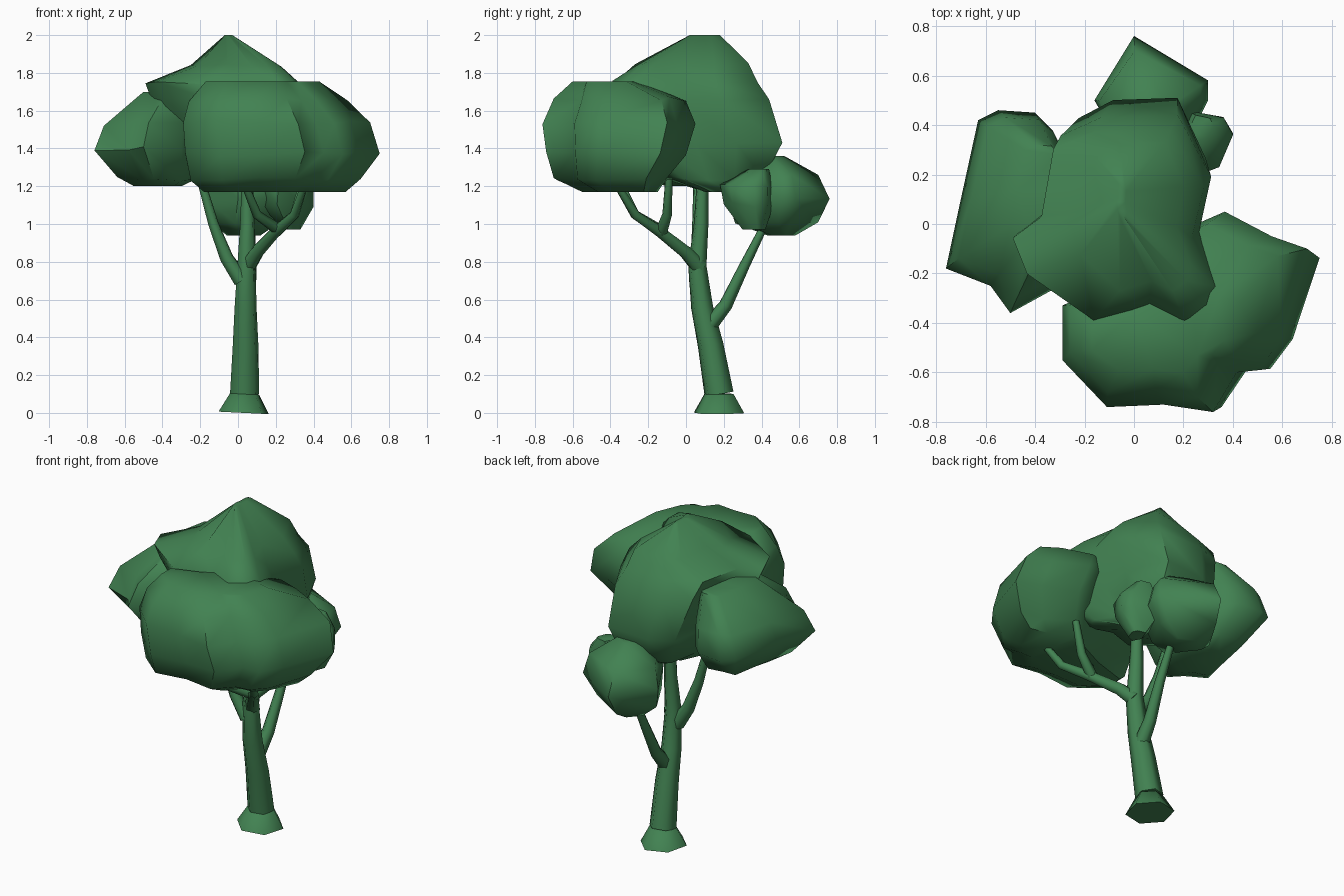
import bpy
import bmesh
import random
from math import cos, sin, tau
from mathutils import Vector

random.seed(4)

default_cube = bpy.data.objects.get("Cube")
if default_cube:
    bpy.data.objects.remove(default_cube, do_unlink=True)


def make_material(name, colour):
    material = bpy.data.materials.new(name)
    material.use_nodes = True
    material.diffuse_color = colour
    shader = material.node_tree.nodes["Principled BSDF"]
    shader.inputs["Base Color"].default_value = colour
    shader.inputs["Roughness"].default_value = .9
    return material


tree_green = make_material("tree green", (.054, .223, .084, 1))


def loft(name, rings, smooth_angle):
    """Skin a list of equal rings of points and close both ends."""
    bm = bmesh.new()
    loops = [[bm.verts.new(point) for point in ring] for ring in rings]
    count = len(loops[0])
    for lower, upper in zip(loops, loops[1:]):
        for i in range(count):
            j = (i + 1) % count
            bm.faces.new((lower[i], lower[j], upper[j], upper[i]))
    caps = [bm.faces.new(loops[0][::-1]), bm.faces.new(loops[-1])]
    bmesh.ops.triangulate(bm, faces=caps)
    bmesh.ops.recalc_face_normals(bm, faces=bm.faces[:])
    mesh = bpy.data.meshes.new(name)
    bm.to_mesh(mesh)
    bm.free()
    mesh.materials.append(tree_green)
    part = bpy.data.objects.new(name, mesh)
    bpy.context.collection.objects.link(part)
    bpy.ops.object.select_all(action="DESELECT")
    part.select_set(True)
    bpy.context.view_layer.objects.active = part
    bpy.ops.object.shade_smooth_by_angle(angle=smooth_angle)


def limb(name, thick, thin, path, sides=6):
    """Sweep a polygon along a path, tapering evenly from thick to thin."""
    centres = [Vector(point) for point in path]
    last = len(centres) - 1
    rings = []
    for i, centre in enumerate(centres):
        before = centres[max(i - 1, 0)]
        after = centres[min(i + 1, last)]
        turn = Vector((0, 0, 1)).rotation_difference(after - before)
        radius = thick + (thin - thick) * i / last
        angles = [tau * (k + .25) / sides for k in range(sides)]
        rings.append([centre + turn @ Vector((radius * cos(a), radius * sin(a), 0))
                      for a in angles])
    loft(name, rings, 1.25)


def foliage(name, outline, levels):
    """Fit a plan outline to the (z, x0, x1, y0, y1) extents of each level."""
    xs, ys = zip(*outline)
    left, width = min(xs), max(xs) - min(xs)
    front, depth = min(ys), max(ys) - min(ys)
    rings = []
    for level, (z, x0, x1, y0, y1) in enumerate(levels):
        is_end = level in (0, len(levels) - 1)
        ring = []
        for x, y in outline:
            # Uneven rows keep the leaf clump from looking turned on a lathe
            lift = 0 if is_end else random.uniform(-.012, .012)
            across = (x - left) / width
            along = (y - front) / depth
            ring.append((x0 + across * (x1 - x0), y0 + along * (y1 - y0), z + lift))
        rings.append(ring)
    loft(name, rings, 1)


# Leaning trunk with a flared foot
trunk_base = (.035, .175, .1)
limb("trunk_foot", .138, .08, [(.03, .175, 0), trunk_base])
limb("trunk", .08, .03, [
    trunk_base, (.04, .13, .36), (.04, .085, .56), (.045, .06, .78),
    (.05, .08, 1), (.05, .09, 1.28)])

# Branches that carry the outer clumps
limb("left_branch", .045, .02, [
    (.02, .06, .7), (-.06, .06, .82), (-.13, .06, 1), (-.21, .06, 1.28)])
limb("back_branch", .045, .02, [
    (.05, .12, .46), (.06, .21, .57), (.07, .31, .78), (.07, .42, 1)])
limb("front_branch", .045, .02, [
    (.05, .07, .77), (.1, 0, .85), (.2, -.14, .96), (.3, -.27, 1.05),
    (.35, -.36, 1.2)])
limb("front_branch_side_fork", .032, .02, [
    (.2, -.13, .96), (.3, -.1, 1.05), (.35, -.09, 1.24)])
limb("front_branch_inner_fork", .03, .02, [
    (.2, -.16, .98), (.1, -.27, 1.05), (.04, -.34, 1.2)])

# Crown clump with a high ridge
foliage("crown_foliage", [
    (-.32, .42), (-.15, .5), (.17, .51), (.31, .24), (.26, 0),
    (.36, -.23), (.33, -.33), (.23, -.39), (.08, -.33), (-.15, -.39),
    (-.43, -.17), (-.49, 0), (-.37, .1)], [
    (1.17, -.1, .2, .1, .3), (1.24, -.26, .28, -.1, .41),
    (1.42, -.36, .33, -.3, .51), (1.66, -.46, .36, -.39, .44),
    (1.75, -.49, .33, -.39, .38), (1.84, -.25, .23, -.27, .33),
    (2, -.07, -.03, .02, .18)])

# Wide front clump
foliage("front_foliage", [
    (-.29, -.33), (-.29, -.55), (-.1, -.74), (.14, -.73), (.35, -.76),
    (.45, -.6), (.55, -.59), (.64, -.46), (.75, -.1), (.6, -.05),
    (.4, .05), (.28, 0), (0, -.2)], [
    (1.17, -.18, .57, -.55, -.15), (1.24, -.25, .65, -.7, -.1),
    (1.37, -.28, .75, -.74, 0), (1.54, -.29, .7, -.76, .05),
    (1.66, -.26, .58, -.7, 0), (1.755, -.17, .43, -.6, -.25)])

# Side clump
foliage("left_foliage", [
    (-.63, .42), (-.55, .46), (-.4, .45), (-.33, .38), (-.2, .1),
    (-.3, -.25), (-.5, -.36), (-.58, -.25), (-.76, -.18), (-.7, .1)], [
    (1.2, -.55, -.3, -.1, .2), (1.24, -.64, -.22, -.24, .32),
    (1.4, -.76, -.2, -.36, .46), (1.53, -.71, -.2, -.3, .43),
    (1.7, -.5, -.24, -.1, .32)])

# Low rear clumps
foliage("back_foliage", [
    (0, .76), (.3, .58), (.3, .5), (.2, .3), (0, .22), (-.16, .5)], [
    (.94, -.06, .12, .43, .58), (1, -.14, .22, .26, .7),
    (1.13, -.16, .3, .22, .76), (1.25, -.14, .27, .28, .7),
    (1.36, 0, .14, .38, .52)])
foliage("small_back_foliage", [
    (.2, .46), (.36, .43), (.4, .36), (.34, .23), (.2, .18), (.12, .3)], [
    (.97, .24, .33, .3, .42), (1.1, .13, .4, .2, .46),
    (1.2, .14, .4, .18, .46), (1.29, .22, .32, .33, .44)])
